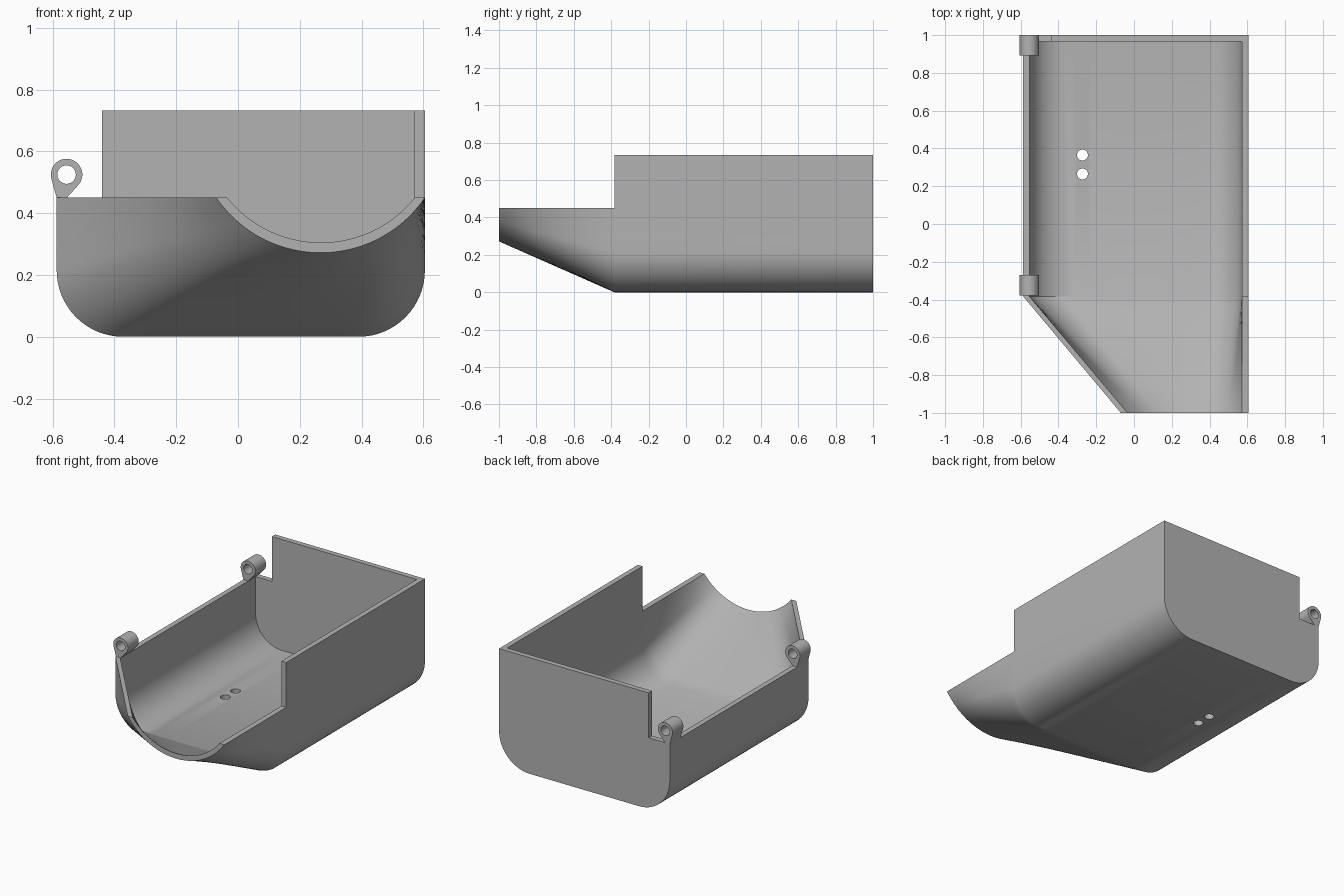
import bpy, bmesh
from math import sin, cos, pi, asin, atan2, acos
from mathutils import Vector

if "Cube" in bpy.data.objects:
    bpy.data.objects.remove(bpy.data.objects["Cube"], do_unlink=True)

grey = bpy.data.materials.new("matte grey")
grey.use_nodes = True
grey.diffuse_color = (0.45, 0.45, 0.45, 1)
grey.node_tree.nodes["Principled BSDF"].inputs["Base Color"].default_value = grey.diffuse_color

LEFT, RIGHT, RIM, TOP = -0.587, 0.605, 0.45, 0.733
BACK, BEND, FRONT, WALL = 1.0, -0.383, -1.0, 0.033


def add_object(name, bm):
    bmesh.ops.recalc_face_normals(bm, faces=bm.faces)
    mesh = bpy.data.meshes.new(name)
    bm.to_mesh(mesh)
    bm.free()
    mesh.materials.append(grey)
    obj = bpy.data.objects.new(name, mesh)
    bpy.context.collection.objects.link(obj)
    return obj


def prism(name, points, direction):
    """Extrude a flat outline along a direction."""
    bm = bmesh.new()
    face = bm.faces.new([bm.verts.new(p) for p in points])
    ext = bmesh.ops.extrude_face_region(bm, geom=[face])
    bmesh.ops.translate(bm, vec=direction, verts=[v for v in ext["geom"] if isinstance(v, bmesh.types.BMVert)])
    return add_object(name, bm)


def combine(target, other, operation):
    mod = target.modifiers.new(operation.title(), "BOOLEAN")
    mod.object, mod.operation, mod.solver = other, operation, "EXACT"
    bpy.context.view_layer.objects.active = target
    bpy.ops.object.modifier_apply(modifier=mod.name)
    bpy.data.objects.remove(other, do_unlink=True)


def smooth(obj):
    bpy.ops.object.select_all(action="DESELECT")
    obj.select_set(True)
    bpy.context.view_layer.objects.active = obj
    bpy.ops.object.shade_smooth_by_angle(angle=0.45)


def tub_section(inset):
    """Open U with rounded bottom corners, as (x, z) points."""
    r = 0.215 - inset
    x0, x1, z0 = LEFT + inset, RIGHT - inset, inset
    pts = [(x0, RIM + (z0 + r - RIM) * k / 6) for k in range(6)]
    pts += [(x0 + r - r * cos(a), z0 + r - r * sin(a)) for a in (k * pi / 32 for k in range(17))]
    pts += [(x0 + r + (x1 - x0 - 2 * r) * k / 16, z0) for k in range(1, 16)]
    pts += [(x1 - r + r * sin(a), z0 + r - r * cos(a)) for a in (k * pi / 32 for k in range(17))]
    pts += [(x1, z0 + r + (RIM - z0 - r) * k / 6) for k in range(1, 7)]
    return [Vector(p) for p in pts]


def spout_section(section, x0, x1, low):
    """Arc from rim to rim, spaced like the given section."""
    half, sag = (x1 - x0) / 2, RIM - low
    radius = (half ** 2 + sag ** 2) / (2 * sag)
    lengths = [0]
    for a, b in zip(section, section[1:]):
        lengths.append(lengths[-1] + (b - a).length)
    reach = asin(half / radius)
    angles = [reach * (2 * s / lengths[-1] - 1) for s in lengths]
    return [Vector(((x0 + x1) / 2 + radius * sin(a), low + radius * (1 - cos(a)))) for a in angles]


# Tub and tapering spout as one closed shell
bm = bmesh.new()


def skin(inset, back, x0, x1, low):
    wide = tub_section(inset)
    narrow = spout_section(wide, x0, x1, low)
    rings = [(back, wide)]
    for k in range(11):
        t = k / 10
        rings.append((BEND + (FRONT - BEND) * t, [a.lerp(b, t) for a, b in zip(wide, narrow)]))
    verts = [[bm.verts.new((p.x, y, p.y)) for p in ring] for y, ring in rings]
    for a, b in zip(verts, verts[1:]):
        for i in range(len(a) - 1):
            bm.faces.new((a[i], a[i + 1], b[i + 1], b[i]))
    bm.faces.new(verts[0])
    return verts


outer = skin(0, BACK, -0.07, RIGHT, 0.272)
inner = skin(WALL, BACK - WALL, -0.035, RIGHT - WALL, 0.305)
for side in (0, -1):
    for j in range(len(outer) - 1):
        bm.faces.new((outer[j][side], outer[j + 1][side], inner[j + 1][side], inner[j][side]))
bm.faces.new((outer[0][0], outer[0][-1], inner[0][-1], inner[0][0]))
for i in range(len(outer[0]) - 1):
    bm.faces.new((outer[-1][i], outer[-1][i + 1], inner[-1][i + 1], inner[-1][i]))
tub = add_object("tub", bm)

# Raised walls along the left side and the back
ell = [(RIGHT, BEND), (RIGHT, BACK), (-0.44, BACK), (-0.44, BACK - WALL),
       (RIGHT - WALL, BACK - WALL), (RIGHT - WALL, BEND)]
raised = prism("raised_walls", [(x, y, RIM) for x, y in ell], (0, 0, TOP - RIM))
combine(tub, raised, "UNION")


def circle(x, y, r, count=32):
    return [(x + r * cos(2 * pi * k / count), y + r * sin(2 * pi * k / count)) for k in range(count)]


# Two drain holes in the floor
for y in (0.265, 0.365):
    drill = prism("drill", [(x, v, -0.1) for x, v in circle(-0.273, y, 0.029)], (0, 0, 0.3))
    combine(tub, drill, "DIFFERENCE")
smooth(tub)

# Teardrop hinge loops on the low side
HX, HZ, HR = -0.555, 0.525, 0.051


def tangent_angle(px, pz, side):
    dx, dz = px - HX, pz - HZ
    return atan2(dz, dx) + side * acos(HR / (dx * dx + dz * dz) ** 0.5)


foot_left, foot_right = LEFT, LEFT + WALL
start = tangent_angle(foot_right, RIM, 1)
end = tangent_angle(foot_left, RIM, -1) + 2 * pi
sweep = [start + (end - start) * k / 36 for k in range(37)]
teardrop = [(HX + HR * cos(a), HZ + HR * sin(a)) for a in sweep]
teardrop += [(foot_left, RIM), (foot_right, RIM)]
for name, y in (("back_hinge", 0.892), ("front_hinge", -0.378)):
    hinge = prism(name, [(x, y, z) for x, z in teardrop], (0, 0.108, 0))
    bore = prism("bore", [(x, y - 0.1, z) for x, z in circle(HX, HZ, 0.03)], (0, 0.4, 0))
    combine(hinge, bore, "DIFFERENCE")
    smooth(hinge)
